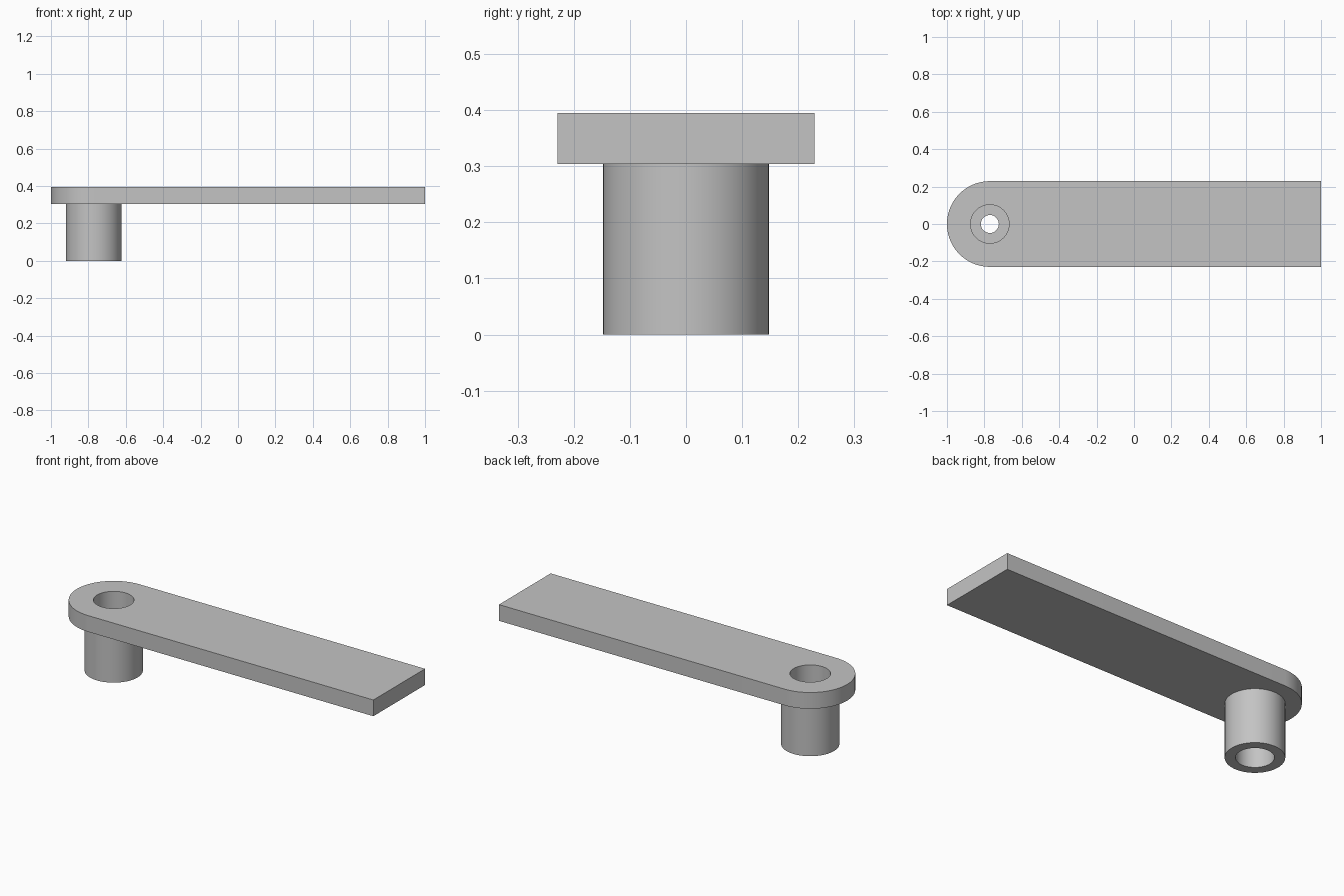
import bpy
import bmesh
from math import cos, sin, pi, radians

cube = bpy.data.objects.get("Cube")
if cube:
    bpy.data.objects.remove(cube, do_unlink=True)

HALF_WIDTH = 0.229
PIVOT_X = HALF_WIDTH - 1
PLATE_BOTTOM, PLATE_TOP = 0.304, 0.395
POST_R, TOP_BORE_R, LOW_BORE_R, PIN_R = 0.148, 0.103, 0.095, 0.048
WEB_LOW, WEB_HIGH = 0.14, 0.2
SEGMENTS = 96

grey = bpy.data.materials.new("plain grey")
grey.use_nodes = True
grey.diffuse_color = (0.55, 0.55, 0.55, 1)
grey.node_tree.nodes["Principled BSDF"].inputs["Base Color"].default_value = grey.diffuse_color


def arc(radius, start, end, steps):
    """Points on an arc around the pivot, end point included."""
    angles = [start + (end - start) * i / steps for i in range(steps + 1)]
    return [(PIVOT_X + radius * cos(a), radius * sin(a)) for a in angles]


def finish(name, bm):
    """Turn the bmesh into a smooth-shaded object with sharp edges kept."""
    bmesh.ops.recalc_face_normals(bm, faces=bm.faces)
    mesh = bpy.data.meshes.new(name)
    bm.to_mesh(mesh)
    bm.free()
    mesh.materials.append(grey)
    obj = bpy.data.objects.new(name, mesh)
    bpy.context.collection.objects.link(obj)
    bpy.ops.object.select_all(action='DESELECT')
    obj.select_set(True)
    bpy.context.view_layer.objects.active = obj
    bpy.ops.object.shade_smooth_by_angle(angle=radians(30))
    return obj


# Arm plate: rounded at the pivot end, square at the other, with a bore
bm = bmesh.new()
outline = arc(HALF_WIDTH, pi / 2, 3 * pi / 2, SEGMENTS // 2)
outline += [(1, -HALF_WIDTH), (1, HALF_WIDTH)]
bore = arc(TOP_BORE_R, 0, 2 * pi, SEGMENTS)[:-1]
edges = []
for loop in (outline, bore):
    verts = [bm.verts.new((x, y, PLATE_BOTTOM)) for x, y in loop]
    edges += [bm.edges.new((verts[i - 1], verts[i])) for i in range(len(verts))]
bmesh.ops.triangle_fill(bm, use_beauty=True, edges=edges, normal=(0, 0, 1))
raised = bmesh.ops.extrude_face_region(bm, geom=bm.faces[:], use_keep_orig=True)
top_verts = [g for g in raised["geom"] if isinstance(g, bmesh.types.BMVert)]
bmesh.ops.translate(bm, verts=top_verts, vec=(0, 0, PLATE_TOP - PLATE_BOTTOM))
finish("arm_plate", bm)

# Pivot post: revolved section with upper recess, web with pin hole, lower bore
bm = bmesh.new()
section = [
    (POST_R, PLATE_BOTTOM), (POST_R, 0),
    (LOW_BORE_R, 0), (LOW_BORE_R, WEB_LOW),
    (PIN_R, WEB_LOW), (PIN_R, WEB_HIGH),
    (TOP_BORE_R, WEB_HIGH), (TOP_BORE_R, PLATE_BOTTOM),
]
rings = [[bm.verts.new((x, y, z)) for x, y in arc(r, 0, 2 * pi, SEGMENTS)[:-1]]
         for r, z in section]
for a, b in zip(rings, rings[1:]):
    for i in range(SEGMENTS):
        bm.faces.new((a[i - 1], a[i], b[i], b[i - 1]))
finish("pivot_post", bm)
